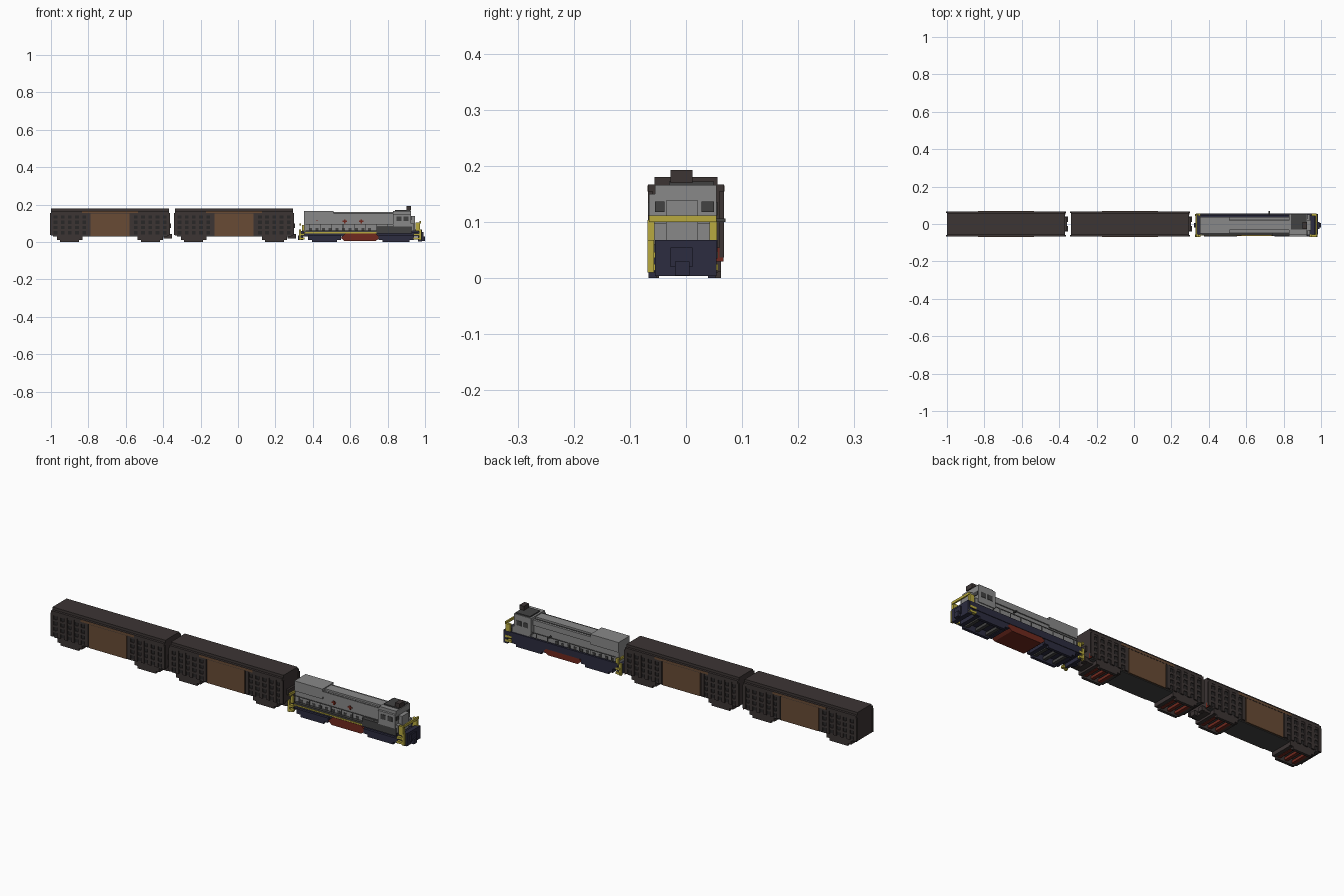
import bpy, bmesh

cube = bpy.data.objects.get("Cube")
if cube:
    bpy.data.objects.remove(cube, do_unlink=True)


def material(name, r, g, b):
    m = bpy.data.materials.new(name)
    m.diffuse_color = (r, g, b, 1)
    m.use_nodes = True
    m.node_tree.nodes["Principled BSDF"].inputs["Base Color"].default_value = (r, g, b, 1)
    return m


WAGON = material("dark umber", .045, .035, .034)
SHADOW = material("charcoal", .022, .02, .02)
BROWN = material("door brown", .14, .07, .035)
GREY = material("body grey", .25, .25, .25)
DARK = material("dark grey", .055, .055, .055)
NAVY = material("navy", .025, .025, .05)
YELLOW = material("safety yellow", .48, .4, .05)
RED = material("rust red", .16, .022, .013)


def boxes(name, mat, *extents):
    """One object made of boxes, each given as x0, x1, y0, y1, z0, z1."""
    bm = bmesh.new()
    for x0, x1, y0, y1, z0, z1 in extents:
        made = bmesh.ops.create_cube(bm, size=1)
        for v in made["verts"]:
            v.co = ((x0 + x1) / 2 + v.co.x * (x1 - x0),
                    (y0 + y1) / 2 + v.co.y * (y1 - y0),
                    (z0 + z1) / 2 + v.co.z * (z1 - z0))
    return finish(name, mat, bm)


def finish(name, mat, bm):
    bmesh.ops.recalc_face_normals(bm, faces=bm.faces)
    mesh = bpy.data.meshes.new(name)
    bm.to_mesh(mesh)
    bm.free()
    mesh.materials.append(mat)
    ob = bpy.data.objects.new(name, mesh)
    bpy.context.collection.objects.link(ob)
    return ob


def side_profile(name, mat, outline, y0, y1):
    """Extrude an x, z outline across the width."""
    bm = bmesh.new()
    face = bm.faces.new([bm.verts.new((x, y0, z)) for x, z in outline])
    new = bmesh.ops.extrude_face_region(bm, geom=[face])["geom"]
    bmesh.ops.translate(bm, vec=(0, y1 - y0, 0),
                        verts=[v for v in new if isinstance(v, bmesh.types.BMVert)])
    return finish(name, mat, bm)


def bogie(name, cx, half, y, cy, frame, axle):
    """Two side frames with axle boxes, cross beams and three axles."""
    frames, axles = [], []
    for s in (-1, 1):
        a, b = sorted((cy + s * y, cy + s * (y - .014)))
        frames.append((cx - half, cx + half, a, b, .012, .036))
        frames.append((cx - half * .75, cx + half * .75, a, b, 0, .014))
        frames.append((cx + s * half * .85 - .01, cx + s * half * .85 + .01,
                       cy - y + .005, cy + y - .005, .01, .035))
    for i in (-1, 0, 1):
        x = cx + i * half * .6
        axles.append((x - .008, x + .008, cy - y + .012, cy + y - .012, .008, .022))
    boxes(name + "_frame", frame, *frames)
    boxes(name + "_axles", axle, *axles)


def wagon(tag, x0):
    x1 = x0 + .632
    mid = (x0 + x1) / 2
    boxes(tag + "_body", WAGON, (x0, x1, -.062, .062, .035, .167))
    boxes(tag + "_floor", DARK, (x0 + .01, x1 - .01, -.06, .06, .03, .035))
    boxes(tag + "_roof", WAGON, (x0, x1, -.068, .068, .152, .167),
          (x0, x1, -.056, .056, .167, .18))
    doors, posts, slats, pockets = [], [], [], []
    for s in (-1, 1):
        def skin(depth, thick):
            return sorted((s * depth, s * (depth - thick)))
        # Central door with a wider head
        a, b = skin(.067, .008)
        doors.append((mid - .105, mid + .105, a, b, .033, .155))
        a, b = skin(.0685, .004)
        doors.append((mid - .15, mid + .15, a, b, .154, .165))
        # Ribbed end bays
        for t in (-1, 1):
            for i in range(6):
                x = mid + t * (.119 + i * .0385)
                a, b = skin(.068, .008)
                posts.append((x - .009, x + .009, a, b, .037, .155))
            for j in range(4):
                z = .05 + j * .028
                a, b = skin(.066, .006)
                lo, hi = sorted((mid + t * .115, mid + t * .312))
                slats.append((lo, hi, a, b, z + .009, z + .019))
                for i in range(5):
                    x = mid + t * (.138 + i * .0385)
                    a, b = skin(.0625, .002)
                    pockets.append((x - .01, x + .01, a, b, z - .009, z + .009))
    boxes(tag + "_doors", BROWN, *doors)
    boxes(tag + "_posts", WAGON, *posts)
    boxes(tag + "_slats", WAGON, *slats)
    boxes(tag + "_pockets", SHADOW, *pockets)
    for name, cx in (("_rear", x0 + .1), ("_front", x1 - .1)):
        bogie(tag + name + "_bogie", cx, .068, .062, 0, WAGON, RED)
    # Coupler, buffers and end brake plate
    boxes(tag + "_coupler", WAGON, (x1, x1 + .016, -.04, -.012, .02, .042),
          (x1, x1 + .016, .012, .04, .02, .042), (x1 - .03, x1, -.04, .04, .018, .04),
          (x1, x1 + .01, -.035, .035, .075, .1))
    boxes(tag + "_end_plate", RED, (x1, x1 + .003, .052, .067, .03, .055))


wagon("rear_wagon", -1)
wagon("middle_wagon", -.337)

# Locomotive underframe, fuel tank and bogies
CY = -.007
boxes("underframe", NAVY, (.335, .975, -.055, .05, .03, .055),
      (.345, .975, .045, .056, .035, .068))
boxes("near_sill", YELLOW, (.355, .75, -.0625, -.054, .046, .053))
boxes("near_walkway", DARK, (.36, .75, -.06, -.04, .053, .062))
boxes("cab_side_box", DARK, (.74, .93, -.064, -.03, .045, .084))
side_profile("fuel_tank", RED,
             [(.55, .022), (.57, .005), (.735, .005), (.76, .022), (.735, .046), (.575, .046)],
             -.064, .054)
bogie("loco_rear_bogie", .462, .088, .06, CY, NAVY, DARK)
bogie("loco_front_bogie", .845, .095, .06, CY, NAVY, DARK)

# Long hood with a wider radiator section
boxes("long_hood", GREY, (.352, .86, -.045, .032, .055, .152),
      (.352, .86, -.032, .018, .15, .161))
boxes("radiator_housing", GREY, (.352, .51, -.052, .038, .115, .166))
boxes("roof_ducts", GREY, (.51, .83, -.05, -.04, .125, .153),
      (.51, .83, .026, .038, .125, .153))
boxes("hood_vents", DARK, (.36, .83, -.0465, -.0435, .152, .154),
      (.51, .83, .022, .025, .152, .154))
vents = [(x, x + .016, y, y + .003, .062, .076)
         for y in (-.047, .031) for x in [.38 + i * .035 for i in range(10)]]
boxes("hood_louvres", DARK, *vents)
boxes("red_markers", RED, (.418, .428, -.047, -.044, .112, .12),
      *[(x - .012, x + .012, -.047, -.044, .108, .114) for x in (.57, .66)],
      *[(x - .004, x + .004, -.047, -.044, .1, .12) for x in (.57, .66)])

# Cab, windows, nose and roof equipment
boxes("cab", GREY, (.83, .925, -.066, .054, .082, .15),
      (.83, .925, -.055, .054, .15, .166), (.84, .925, -.05, .05, .055, .085))
boxes("nose", GREY, (.92, .945, -.036, .021, .06, .138),
      (.92, .94, -.06, .05, .06, .098))
panes = []
for y0, y1 in ((-.055, -.038), (.028, .05)):
    panes.append((.924, .928, y0, y1, .118, .137))
for y0, y1 in ((-.068, -.065), (.053, .056)):
    panes += [(x, x + .026, y0, y1, .112, .136) for x in (.847, .885)]
boxes("cab_windows", DARK, *panes)
boxes("roof_hatch", DARK, (.84, .92, -.03, .05, .166, .172))
boxes("horn", WAGON, (.9, .926, -.028, .012, .17, .193))
boxes("mirror", DARK, (.718, .726, .05, .07, .1, .106))

# Front pilot, coupler and steps
boxes("front_pilot", NAVY, (.962, .985, -.055, .054, .004, .068),
      (.985, .992, -.028, .012, .02, .055))
boxes("front_coupler", NAVY, (.985, 1, -.02, .006, .005, .03))
boxes("rear_coupler", NAVY, (.32, .34, -.02, .006, .01, .035))
boxes("rear_pilot", NAVY, (.332, .348, -.05, .05, .012, .06))


def end_rails(name, xa, xb, top):
    """Corner steps, posts and a cross rail in yellow."""
    lo, hi = min(xa, xb), max(xa, xb)
    parts = [(xb - .004, xb + .004, -.066, .054, top - .012, top)]
    for y in (-.069, .042):
        parts.append((lo + .01, hi, y, y + .013, .058, top - .008))
        parts += [(lo, hi, y, y + .015, z, z + .011) for z in (.014, .036)]
        parts.append((xb - .006, xb + .006, y, y + .012, .01, .068))
    boxes(name, YELLOW, *parts)


end_rails("front_rails", .938, .974, .112)
end_rails("rear_rails", .356, .332, .1)

# Handrails along both walkways
rails = []
for y in (-.059, .049):
    rails.append((.36, .83, y, y + .003, .093, .096))
    rails += [(x, x + .003, y, y + .003, .06, .095) for x in [.38 + i * .06 for i in range(8)]]
boxes("handrails", GREY, *rails)
